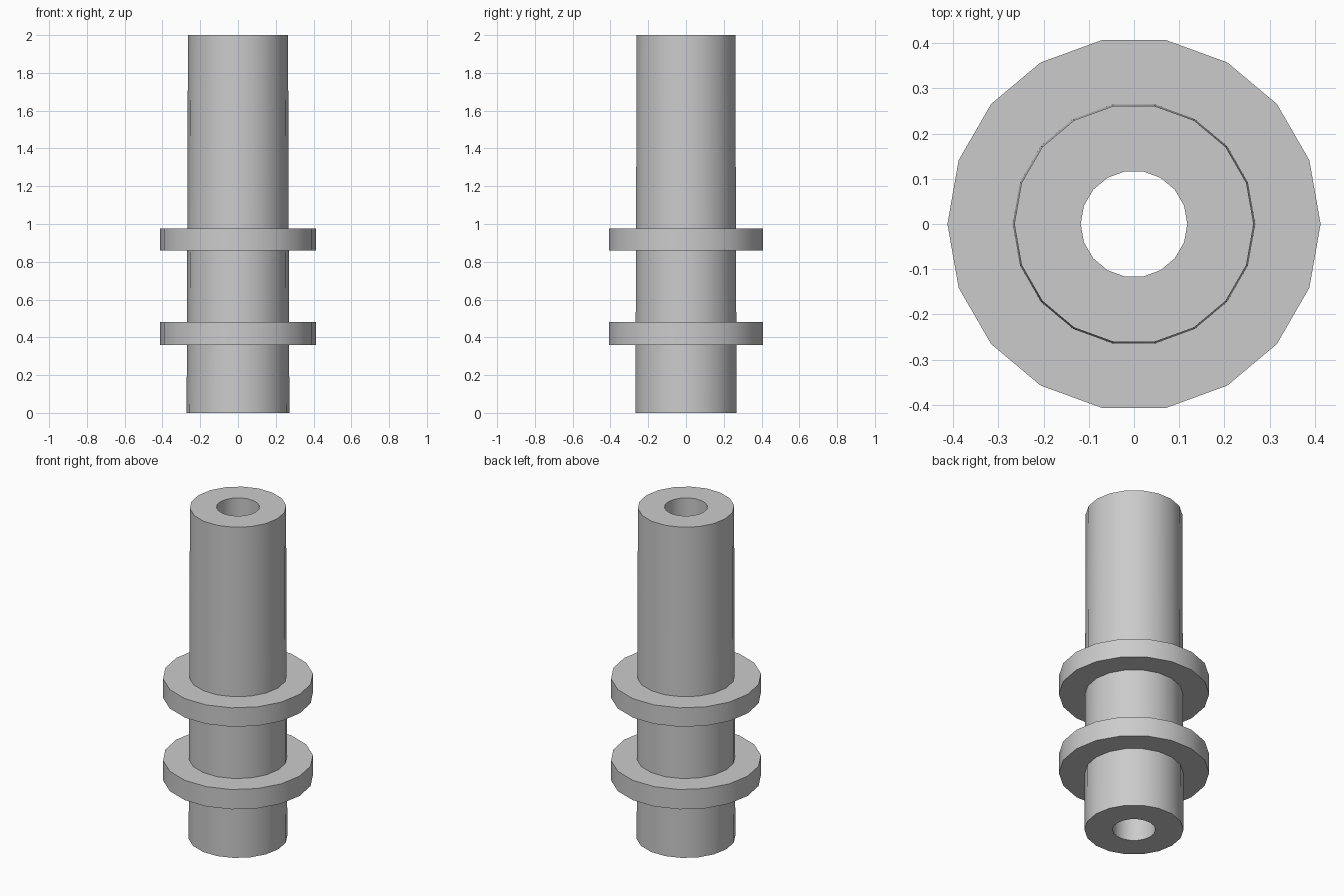
import bpy
import bmesh
from math import cos, sin, tau, radians

SIDES = 18
HEIGHT = 2.0
BORE = 0.118
COLLAR_RADIUS = 0.413
COLLARS = [(0.36, 0.48), (0.86, 0.975)]

cube = bpy.data.objects.get("Cube")
if cube:
    bpy.data.objects.remove(cube, do_unlink=True)

grey = bpy.data.materials.new("light_grey")
grey.use_nodes = True
colour = (0.6, 0.6, 0.6, 1)
grey.diffuse_color = colour
grey.node_tree.nodes["Principled BSDF"].inputs["Base Color"].default_value = colour


def shaft_radius(z):
    """Outer radius of the slightly tapered shaft."""
    return 0.272 - 0.007 * z / HEIGHT


def lathe(name, profile):
    """Revolve a closed (radius, z) profile around the z axis."""
    bm = bmesh.new()
    rings = []
    for i in range(SIDES):
        a = tau * i / SIDES
        rings.append([bm.verts.new((r * cos(a), r * sin(a), z)) for r, z in profile])
    n = len(profile)
    for i in range(SIDES):
        here, there = rings[i], rings[(i + 1) % SIDES]
        for j in range(n):
            k = (j + 1) % n
            bm.faces.new((here[j], there[j], there[k], here[k]))
    bmesh.ops.recalc_face_normals(bm, faces=bm.faces)
    mesh = bpy.data.meshes.new(name)
    bm.to_mesh(mesh)
    bm.free()
    mesh.materials.append(grey)
    obj = bpy.data.objects.new(name, mesh)
    bpy.context.collection.objects.link(obj)
    return obj


# Outer outline from bottom to top, stepping out at each collar
profile = [(BORE, 0), (shaft_radius(0), 0)]
for low, high in COLLARS:
    profile += [(shaft_radius(low), low), (COLLAR_RADIUS, low),
                (COLLAR_RADIUS, high), (shaft_radius(high), high)]
profile += [(shaft_radius(HEIGHT), HEIGHT), (BORE, HEIGHT)]

# Hollow shaft with two collars, in one continuous surface
tube = lathe("collared_tube", profile)
bpy.ops.object.select_all(action="DESELECT")
tube.select_set(True)
bpy.context.view_layer.objects.active = tube
bpy.ops.object.shade_smooth_by_angle(angle=radians(30))
